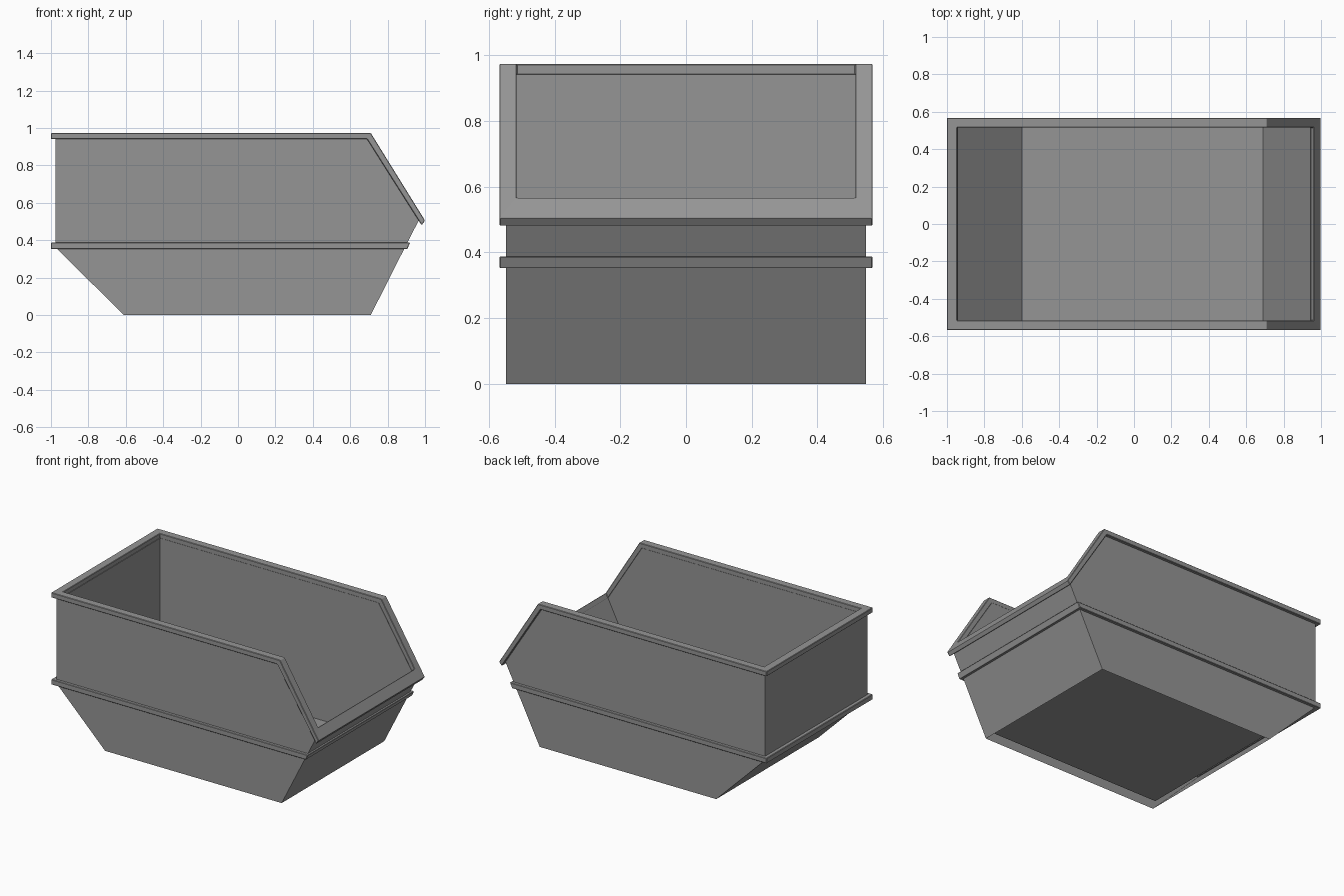
import bpy
import bmesh

cube = bpy.data.objects.get("Cube")
if cube:
    bpy.data.objects.remove(cube, do_unlink=True)

grey = bpy.data.materials.new("painted steel grey")
grey.use_nodes = True
colour = (0.3, 0.3, 0.3, 1)
grey.diffuse_color = colour
grey.node_tree.nodes["Principled BSDF"].inputs["Base Color"].default_value = colour


def ring(half_width, *side):
    """Closed loop: the (x, z) side points at -y, then mirrored back at +y."""
    near = [(x, -half_width, z) for x, z in side]
    far = [(x, half_width, z) for x, z in reversed(side)]
    return near + far


def loft(name, rings, closed=False, cap_last=False, bevel=0):
    """Skin consecutive rings with quads."""
    bm = bmesh.new()
    loops = [[bm.verts.new(p) for p in r] for r in rings]
    pairs = list(zip(loops, loops[1:]))
    if closed:
        pairs.append((loops[-1], loops[0]))
    for a, b in pairs:
        for i in range(len(a)):
            j = (i + 1) % len(a)
            bm.faces.new((a[i], a[j], b[j], b[i]))
    if cap_last:
        bm.faces.new(loops[-1])
    bmesh.ops.recalc_face_normals(bm, faces=bm.faces)
    mesh = bpy.data.meshes.new(name)
    bm.to_mesh(mesh)
    bm.free()
    mesh.materials.append(grey)
    obj = bpy.data.objects.new(name, mesh)
    bpy.context.collection.objects.link(obj)
    if bevel:
        mod = obj.modifiers.new("soft edges", "BEVEL")
        mod.width = bevel
        mod.segments = 1
    return obj


OUT, IN, LIP = 0.548, 0.515, 0.568

# Double-skinned tub: outside wall, over the top, inside wall, raised floor
loft("tub", [
    ring(OUT, (-0.61, 0), (0.6, 0), (0.71, 0)),
    ring(OUT, (-0.975, 0.36), (0.69, 0.36), (0.892, 0.36)),
    ring(OUT, (-0.975, 0.942), (0.69, 0.942), (0.966, 0.505)),
    ring(IN, (-0.942, 0.942), (0.69, 0.942), (0.944, 0.538)),
    ring(IN, (-0.942, 0.373), (0.69, 0.373), (0.861, 0.373)),
    ring(IN, (-0.6, 0.035), (0.6, 0.035), (0.69, 0.035)),
], cap_last=True)

# Top rim, bending down to the low loading end
loft("top_rim", [
    ring(LIP, (-1, 0.973), (0.71, 0.973), (1, 0.505)),
    ring(LIP, (-1, 0.94), (0.69, 0.94), (0.982, 0.48)),
    ring(IN, (-0.945, 0.94), (0.69, 0.94), (0.944, 0.537)),
    ring(IN, (-0.945, 0.973), (0.71, 0.973), (0.96, 0.568)),
], closed=True, bevel=0.003)

# Stiffening band around the waist
loft("waist_band", [
    ring(LIP, (-1, 0.387), (0.92, 0.387)),
    ring(LIP, (-1, 0.352), (0.905, 0.352)),
    ring(0.535, (-0.955, 0.352), (0.873, 0.352)),
    ring(0.535, (-0.955, 0.387), (0.89, 0.387)),
], closed=True, bevel=0.003)
